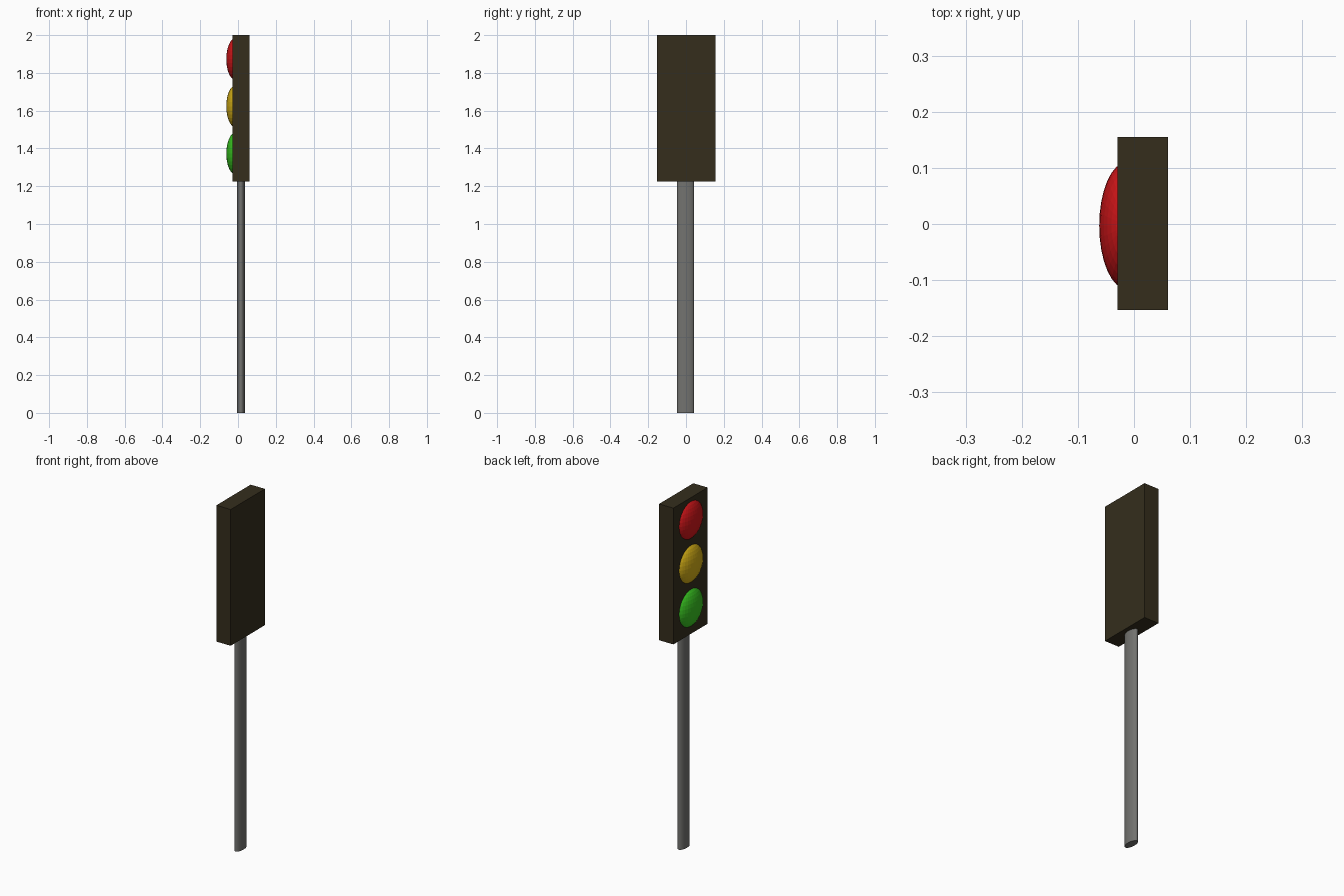
import bpy

if "Cube" in bpy.data.objects:
    bpy.data.objects.remove(bpy.data.objects["Cube"])


def paint(obj, name, color):
    mat = bpy.data.materials.new(name)
    mat.diffuse_color = (*color, 1)
    mat.use_nodes = True
    mat.node_tree.nodes["Principled BSDF"].inputs["Base Color"].default_value = mat.diffuse_color
    obj.data.materials.append(mat)


def finish(obj, name, scale):
    obj.name = name
    obj.scale = scale
    bpy.ops.object.transform_apply(location=False, rotation=False, scale=True)
    return obj


# Signal housing
bpy.ops.mesh.primitive_cube_add(size=1, location=(0.016, 0.001, 1.612))
housing = finish(bpy.context.object, "housing", (0.09, 0.308, 0.776))
paint(housing, "housing_dark", (0.035, 0.027, 0.012))

# Flattened oval pole, running slightly into the housing
bpy.ops.mesh.primitive_cylinder_add(vertices=32, radius=1, depth=1.24,
                                    location=(0.016, -0.002, 0.62))
pole = finish(bpy.context.object, "pole", (0.021, 0.045, 1))
bpy.ops.object.shade_smooth_by_angle()
paint(pole, "pole_grey", (0.17, 0.17, 0.16))

# Three domed lenses, top to bottom
lenses = [("red", (0.65, 0.008, 0.01)),
          ("amber", (0.65, 0.42, 0.008)),
          ("green", (0.04, 0.55, 0.015))]
for i, (name, color) in enumerate(lenses):
    bpy.ops.mesh.primitive_uv_sphere_add(segments=32, ring_count=16, radius=1,
                                         location=(-0.013, -0.003, 1.873 - 0.25 * i))
    lens = finish(bpy.context.object, name + "_lens", (0.049, 0.113, 0.111))
    paint(lens, name + "_light", color)
